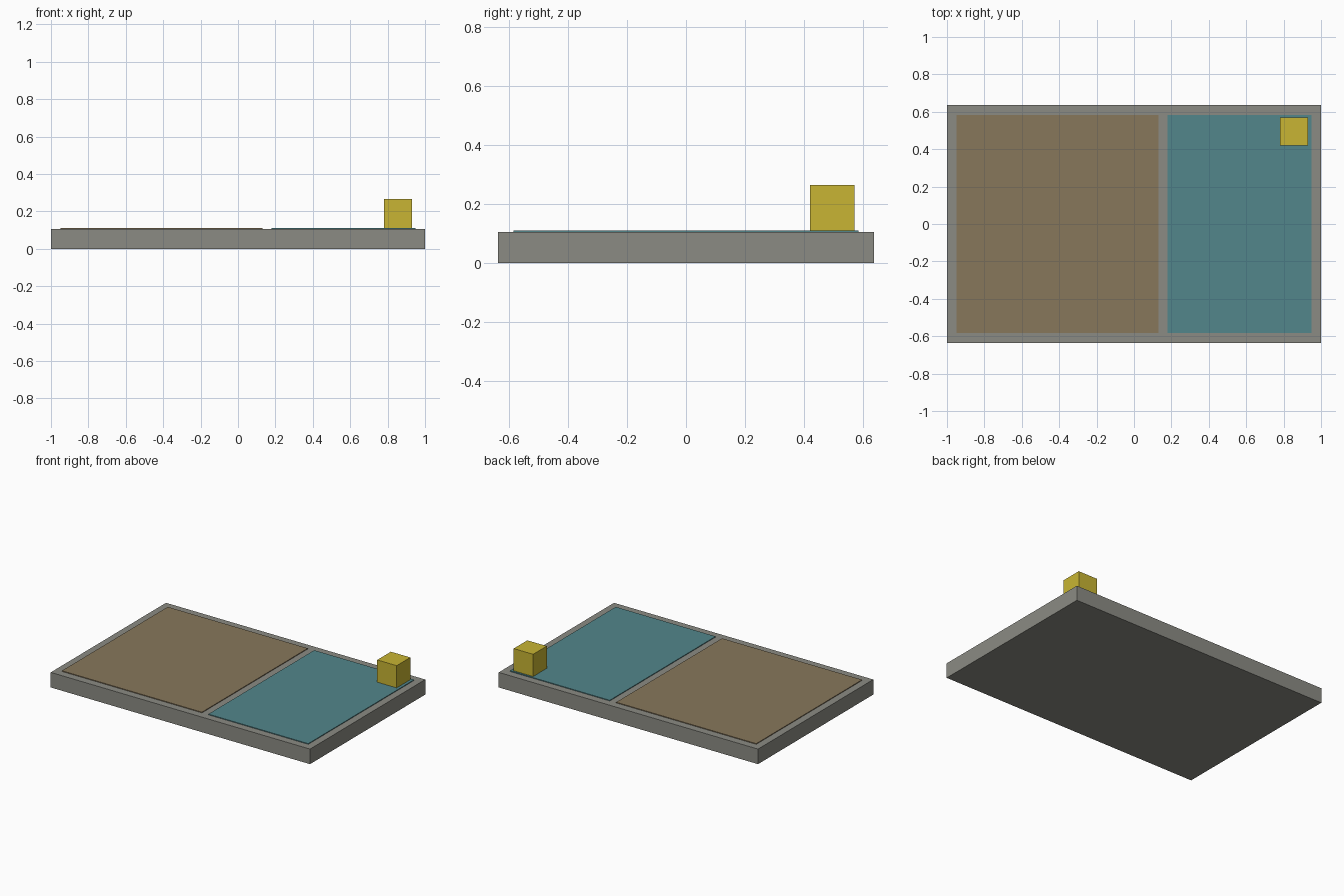
import bpy
import bmesh
from mathutils import Vector

default = bpy.data.objects.get("Cube")
if default:
    bpy.data.objects.remove(default, do_unlink=True)


def material(name, rgb):
    mat = bpy.data.materials.new(name)
    mat.use_nodes = True
    colour = (*rgb, 1.0)
    mat.diffuse_color = colour
    mat.node_tree.nodes["Principled BSDF"].inputs["Base Color"].default_value = colour
    return mat


def box(name, low, high, mat):
    """Flat-shaded box between two opposite corners."""
    low, high = Vector(low), Vector(high)
    bm = bmesh.new()
    bmesh.ops.create_cube(bm, size=1)
    bmesh.ops.scale(bm, vec=high - low, verts=bm.verts)
    mesh = bpy.data.meshes.new(name)
    bm.to_mesh(mesh)
    bm.free()
    mesh.materials.append(mat)
    obj = bpy.data.objects.new(name, mesh)
    obj.location = (low + high) / 2
    bpy.context.collection.objects.link(obj)
    return obj


stone = material("stone grey", (0.26, 0.26, 0.23))
earth = material("earth brown", (0.245, 0.185, 0.105))
teal = material("water teal", (0.085, 0.24, 0.26))
yellow = material("marker yellow", (0.58, 0.46, 0.033))

SLAB_TOP = 0.105
PANEL_TOP = 0.11
PANEL_Y = 0.583

# Base slab
box("base_slab", (-1, -0.635, 0), (1, 0.635, SLAB_TOP), stone)

# Thin surface panels with a grey border and divider between them
for name, x0, x1, mat in (("brown_panel", -0.95, 0.13, earth),
                          ("teal_panel", 0.18, 0.95, teal)):
    box(name, (x0, -PANEL_Y, SLAB_TOP - 0.003), (x1, PANEL_Y, PANEL_TOP), mat)

# Corner block standing on the teal panel
box("corner_block", (0.78, 0.42, PANEL_TOP), (0.93, 0.57, 0.265), yellow)
